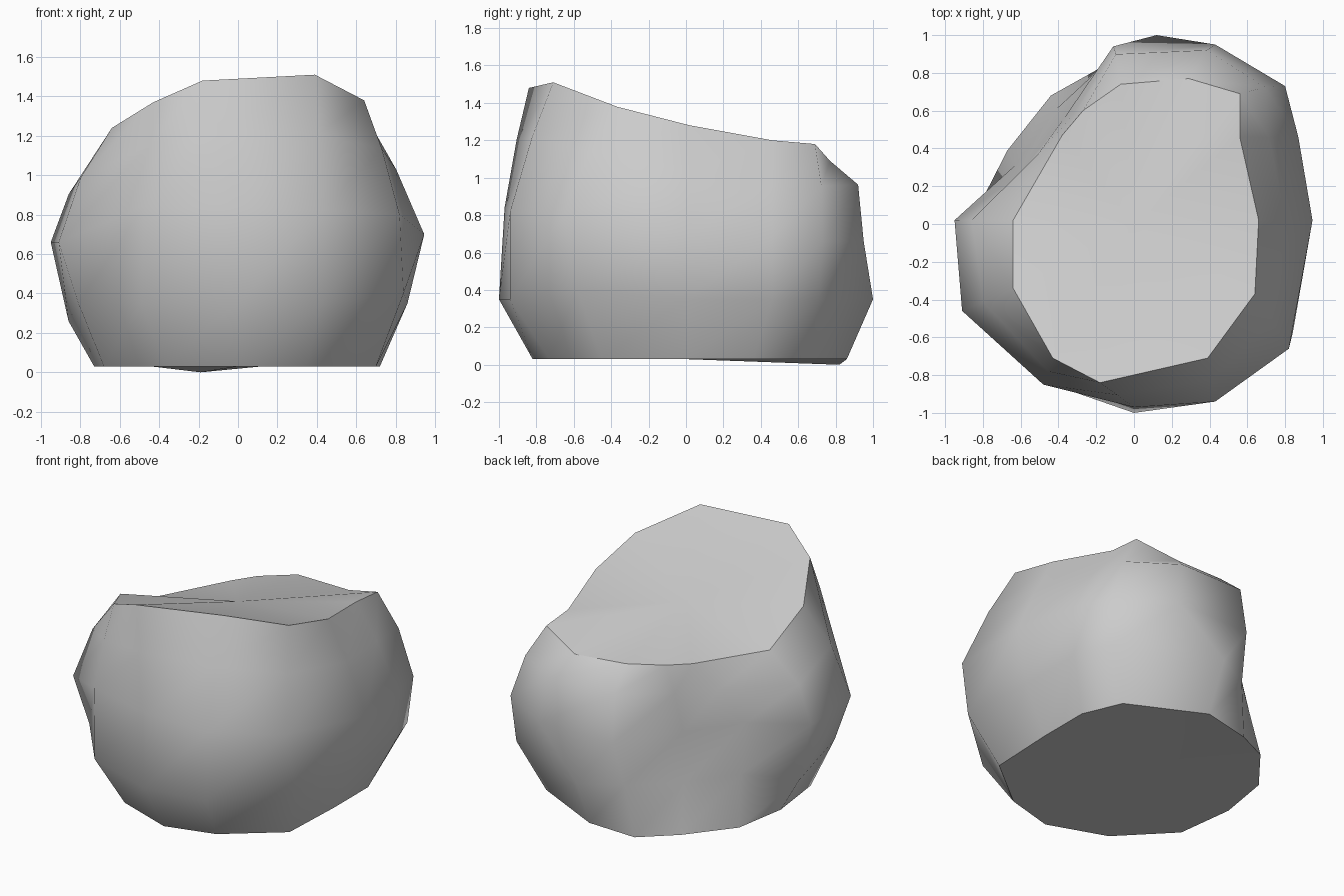
import bpy, bmesh

if "Cube" in bpy.data.objects:
    bpy.data.objects.remove(bpy.data.objects["Cube"])

# Cross-sections of the rock, 13 points each, counter-clockwise from the front right
base = [(.7, -.45), (.72, 0), (.72, .36), (.61, .62), (.12, .86), (-.19, .82), (-.44, .68),
        (-.67, .39), (-.73, .03), (-.68, -.36), (-.37, -.68), (.02, -.82), (.35, -.73)]
low = [(.84, -.58), (.86, 0), (.86, .46), (.77, .71), (.12, 1), (-.14, .86), (-.41, .61),
       (-.63, .31), (-.86, .02), (-.81, -.43), (-.49, -.83), (0, -1), (.42, -.94)]
belly = [(.82, -.66, .8), (.945, .02, .7), (.87, .46, .68), (.8, .73, .66), (.43, .95, .66),
         (-.11, .94, .66), (-.37, .56, .66), (-.62, .25, .67), (-.95, .02, .66),
         (-.91, -.46, .66), (-.48, -.85, .84), (0, -.97, .84), (.43, -.94, .82)]
rim = [(.64, -.37, 1.38), (.66, .02, 1.28), (.56, .46, 1.2), (.56, .69, 1.18), (.29, .77, 1.09),
       (-.07, .74, 1.11), (-.27, .6, 1.1), (-.38, .47, 1.09), (-.64, .02, 1.08),
       (-.64, -.34, 1.24), (-.43, -.71, 1.37), (-.18, -.84, 1.48), (.39, -.71, 1.51)]

# Shoulder ring: between belly and rim, bulging at the back and left only
bulge = [.5, .5, .5, .51, .535, .535, .5, .51, .54, .515, .5, .5, .5]
shoulder = []
for a, b, k in zip(belly, rim, bulge):
    kz = .55 if k == .535 else .52
    shoulder.append(((a[0] + b[0]) * k, (a[1] + b[1]) * k, (a[2] + b[2]) * kz))

# The base is flat apart from one dipping corner at the back
foot = [(x, y, 0 if i == 5 else .03) for i, (x, y) in enumerate(base)]
waist = [(x, y, {0: .4, 8: .26}.get(i, .35)) for i, (x, y) in enumerate(low)]

# Skin the rings
bm = bmesh.new()
rings = [[bm.verts.new(p) for p in ring] for ring in (foot, waist, belly, shoulder, rim)]
for lower, upper in zip(rings, rings[1:]):
    for i in range(13):
        j = (i + 1) % 13
        bm.faces.new((lower[i], lower[j], upper[j], upper[i]))

# Base and gently dished top, each a fan around a centre point with a crisp border
for ring, centre in ((rings[0][::-1], (0, 0, .03)), (rings[-1], (0, 0, 1.23))):
    hub = bm.verts.new(centre)
    for i in range(13):
        a, b = ring[i], ring[(i + 1) % 13]
        bm.faces.new((a, b, hub))
        bm.edges.get((a, b)).smooth = False

for face in bm.faces:
    face.smooth = True
bmesh.ops.recalc_face_normals(bm, faces=bm.faces)

mesh = bpy.data.meshes.new("rock")
bm.to_mesh(mesh)
bm.free()
rock = bpy.data.objects.new("rock", mesh)
bpy.context.collection.objects.link(rock)
